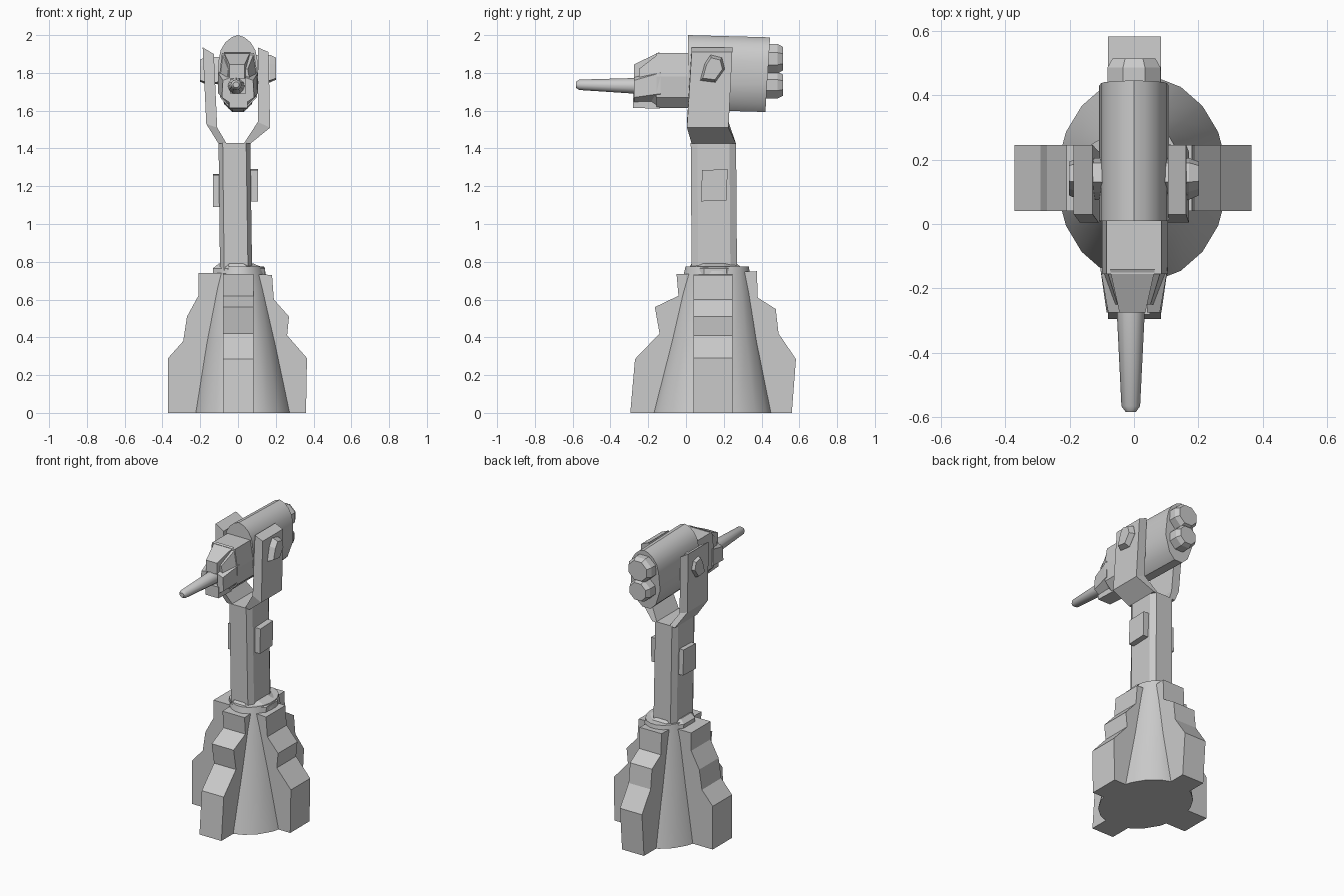
import bpy, bmesh
from math import sin, cos, pi, radians

if "Cube" in bpy.data.objects:
    bpy.data.objects.remove(bpy.data.objects["Cube"])


def loft(name, rings, smooth=None):
    """Skin equal-length closed rings of points and cap both ends."""
    bm = bmesh.new()
    vs = [[bm.verts.new(p) for p in r] for r in rings]
    n = len(rings[0])
    for a, b in zip(vs, vs[1:]):
        for i in range(n):
            j = (i + 1) % n
            bm.faces.new((a[i], a[j], b[j], b[i]))
    bm.faces.new(vs[0])
    bm.faces.new(vs[-1])
    bmesh.ops.recalc_face_normals(bm, faces=bm.faces)
    me = bpy.data.meshes.new(name)
    bm.to_mesh(me)
    bm.free()
    ob = bpy.data.objects.new(name, me)
    bpy.context.collection.objects.link(ob)
    if smooth:
        bpy.ops.object.select_all(action='DESELECT')
        ob.select_set(True)
        bpy.context.view_layer.objects.active = ob
        bpy.ops.object.shade_smooth_by_angle(angle=radians(smooth))
    return ob


def ellipse(cx, cy, rx, ry, n, z, phase=0.0):
    return [(cx + rx * cos(2 * pi * i / n + phase),
             cy + ry * sin(2 * pi * i / n + phase), z) for i in range(n)]


def prism_y(name, prof, y0, y1):
    return loft(name, [[(x, y, z) for x, z in prof] for y in (y0, y1)])


def prism_x(name, prof, x0, x1):
    return loft(name, [[(x, y, z) for y, z in prof] for x in (x0, x1)])


def rect_y(y, x0, x1, z0, z1):
    return [(x0, y, z0), (x1, y, z0), (x1, y, z1), (x0, y, z1)]


# Flared round base
loft("base_cone", [ellipse(cx, cy, rx, ry, 20, z, pi / 20) for cx, cy, rx, ry, z in (
    (.025, .14, .265, .32, 0), (.015, .15, .20, .24, .38),
    (.01, .16, .155, .19, .66), (.01, .165, .13, .17, .775))], 40)

# Four stepped buttresses
steps = {
    "right": [(.36, 0), (.365, .29), (.26, .41), (.27, .51), (.19, .60), (.18, .73)],
    "left": [(-.37, 0), (-.37, .29), (-.29, .38), (-.27, .51), (-.21, .62), (-.21, .74)],
    "front": [(-.295, 0), (-.27, .285), (-.14, .42), (-.165, .56), (-.04, .62), (-.05, .735)],
    "back": [(.56, 0), (.582, .285), (.49, .42), (.475, .55), (.38, .61), (.375, .75)],
}
for side in ("right", "left"):
    prism_y("buttress_" + side, [(0, 0)] + steps[side] + [(0, .74)], .04, .245)
for side in ("front", "back"):
    prism_x("buttress_" + side, [(.15, 0)] + steps[side] + [(.15, .74)], -.08, .083)

# Collar on the base
loft("base_collar", [ellipse(.005, .155, .15, .16, 8, .73, pi / 8),
                     ellipse(.005, .155, .15, .155, 8, .765, pi / 8),
                     ellipse(-.01, .15, .10, .13, 8, .79, pi / 8)])


# Chamfered post
def post_ring(z, x0, x1, y0, y1, cx=.022, cy=.035):
    return [(x0 + cx, y0, z), (x1 - cx, y0, z), (x1, y0 + cy, z), (x1, y1 - cy, z),
            (x1 - cx, y1, z), (x0 + cx, y1, z), (x0, y1 - cy, z), (x0, y0 + cy, z)]


loft("post", [post_ring(.74, -.095, .075, .03, .27), post_ring(1.43, -.103, .065, .025, .265)])

# Side pads on the post
prism_x("post_pad_right", [(.08, 1.12), (.215, 1.125), (.22, 1.29), (.085, 1.285)], .04, .107)
prism_x("post_pad_left", [(.08, 1.09), (.22, 1.095), (.215, 1.265), (.085, 1.26)], -.132, -.08)


# Fork arms: (outer x, inner x, front y, back y, z)
def fork_arm(name, rows):
    loft(name, [[(a, y0, za), (b, y0, zb), (b, y1, zb), (a, y1, za)]
                for a, b, y0, y1, za, zb in rows])


fork_arm("fork_arm_right", [(.065, .03, .03, .265, 1.425, 1.425), (.17, .105, .005, .225, 1.51, 1.54),
                            (.162, .105, .03, .245, 1.91, 1.935)])
fork_arm("fork_arm_left", [(-.103, -.06, .03, .265, 1.425, 1.425), (-.168, -.11, .005, .225, 1.53, 1.51),
                           (-.187, -.128, .03, .245, 1.935, 1.90)])

# Pivot bolts
bolt = [(.075, 1.76), (.155, 1.75), (.205, 1.82), (.19, 1.88), (.13, 1.895), (.10, 1.85)]
for name, s, zo in (("pivot_bolt_right", 1, 0), ("pivot_bolt_left", -1, -.01)):
    loft(name, [[(s * x, .145 + (y - .145) * k, 1.82 + (z - 1.82) * k + zo) for y, z in bolt]
                for x, k in ((.09, 1), (.17, 1), (.202, .8))])

# Main housing: rounded top, keel-shaped bottom
half = [(0, 2.0), (.035, 1.988), (.068, 1.96), (.092, 1.92), (.102, 1.87),
        (.108, 1.74), (.072, 1.645), (.03, 1.605)]
section = half + [(-x, z) for x, z in half[:0:-1]]
loft("housing", [[(x, .01, z) for x, z in section],
                 [(x, .42 + .025 * (z - 1.6) / .4, z - .012 * (z > 1.8) - .012 * (z < 1.7))
                  for x, z in section]], 32)

# Front block
block = [(-.045, 1.615), (.045, 1.615), (.10, 1.67), (.105, 1.78), (.085, 1.905),
         (-.085, 1.905), (-.10, 1.78), (-.095, 1.67)]
loft("front_block", [[(x, y, z) for x, z in block] for y in (-.155, .05)])

# Snout core and claws around the barrel
loft("snout_core", [[(x, -.14, z) for x, z in block],
                    [(x * .6, -.25, 1.735 + (z - 1.735) * .5) for x, z in block]])
loft("claw_top", [rect_y(-.14, -.075, .065, 1.82, 1.91), rect_y(-.275, -.045, .035, 1.77, 1.845)])
loft("claw_bottom", [rect_y(-.14, -.05, .05, 1.61, 1.69), rect_y(-.28, -.045, .05, 1.615, 1.69)])
for name, s in (("claw_right", 1), ("claw_left", -1)):
    loft(name, [[(s * x, y, z) for x, z in p] for y, p in (
        (-.135, [(.05, 1.65), (.105, 1.69), (.105, 1.80), (.05, 1.82)]),
        (-.275, [(.04, 1.64), (.085, 1.67), (.08, 1.76), (.04, 1.775)]))])

# Tapered barrel
barrel = [(-.20, .047, 1.73), (-.565, .029, 1.737), (-.583, .016, 1.737)]
loft("barrel", [[(-.01 + r * cos(2 * pi * i / 12), y, z + r * .95 * sin(2 * pi * i / 12))
                 for i in range(12)] for y, r, z in barrel], 40)

# Twin lumps on the rear
for name, zc, h, x1 in (("rear_lump_upper", 1.875, .08, .085), ("rear_lump_lower", 1.735, .072, .075)):
    oct8 = [(cos(pi / 8 + i * pi / 4), sin(pi / 8 + i * pi / 4)) for i in range(8)]
    loft(name, [[(x1 * k * a, y, zc + h * k * b) for a, b in oct8]
                for y, k in ((.41, 1.05), (.485, 1.05), (.513, .85))])
